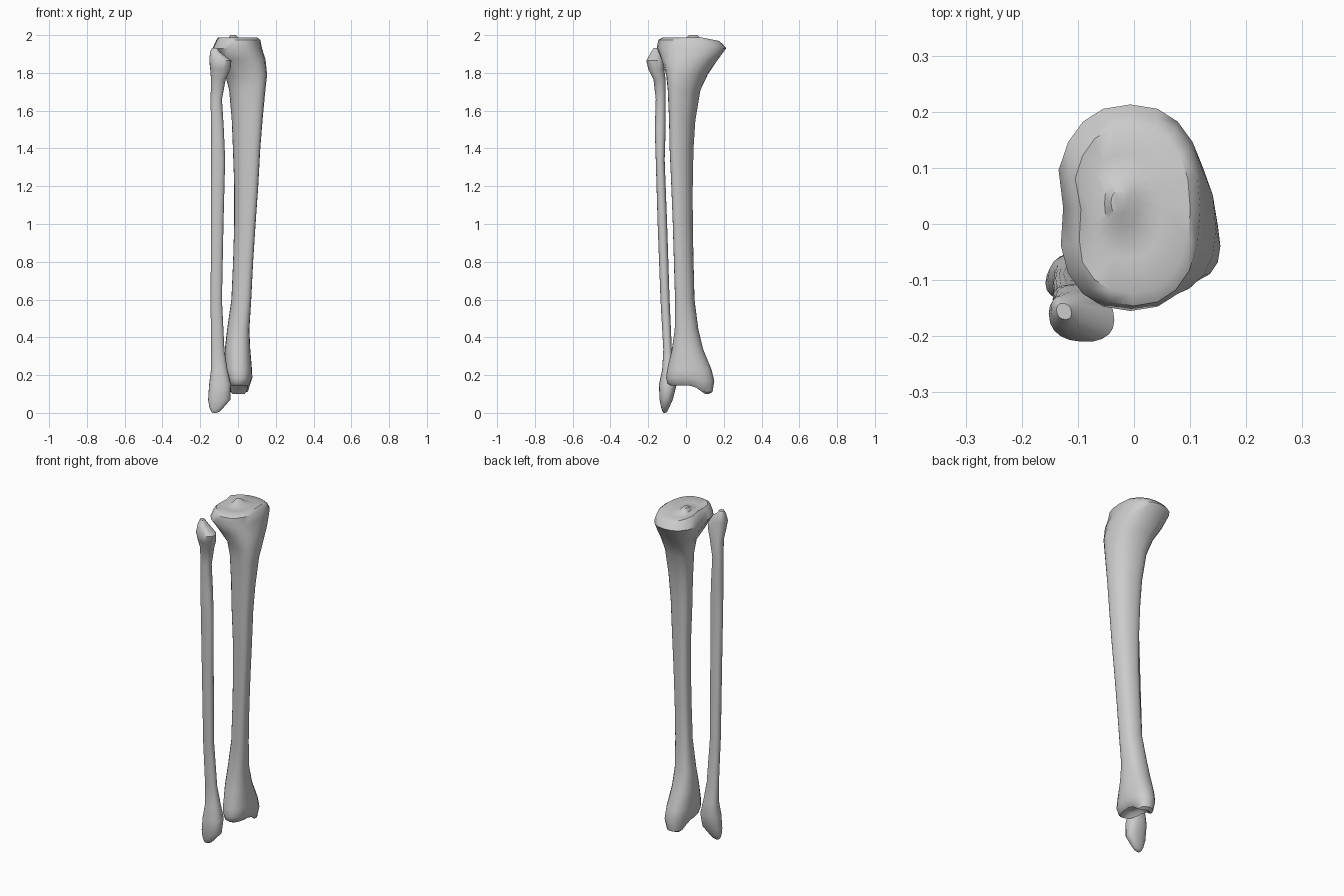
import bpy
import bmesh
from math import sin, cos, asin, pi, radians, copysign

cube = bpy.data.objects.get("Cube")
if cube:
    bpy.data.objects.remove(cube, do_unlink=True)

SIDES = 20


def make_material(name, value):
    mat = bpy.data.materials.new(name)
    mat.use_nodes = True
    color = (value, value, value, 1)
    mat.diffuse_color = color
    mat.node_tree.nodes["Principled BSDF"].inputs["Base Color"].default_value = color
    return mat


def rounded(c, power):
    return copysign(abs(c) ** power, c)


def section_points(x_min, x_max, y_min, y_max, skew, power=.86):
    """Rounded outline filling a box, stretched along the diagonal by skew."""
    shift = asin(skew)
    points = []
    for i in range(SIDES):
        t = 2 * pi * i / SIDES
        x = (x_min + x_max) / 2 + (x_max - x_min) / 2 * rounded(cos(t), power)
        y = (y_min + y_max) / 2 + (y_max - y_min) / 2 * rounded(sin(t - shift), power)
        points.append((x, y))
    return points


def add_cap(bm, ring, rings, center, flip):
    """Close a ring with shrinking rings (scale, height) around a center."""
    start = [v.co.copy() for v in ring]
    for scale, height in rings:
        inner = []
        for co in start:
            x = center[0] + (co.x - center[0]) * scale
            y = center[1] + (co.y - center[1]) * scale
            inner.append(bm.verts.new((x, y, height)))
        bridge(bm, ring, inner, flip)
        ring = inner
    bm.faces.new(ring[::-1] if flip else ring)


def bridge(bm, lower, upper, flip=False):
    for i in range(SIDES):
        j = (i + 1) % SIDES
        quad = [lower[i], lower[j], upper[j], upper[i]]
        bm.faces.new(quad[::-1] if flip else quad)


def make_bone(name, sections, top_cap, top_center, low_cap, low_center, mat, shape=None):
    """Loft sections listed from top to bottom, then close both ends."""
    bm = bmesh.new()
    rings = []
    for z, *box in sections:
        rings.append([bm.verts.new((x, y, z)) for x, y in section_points(*box)])
    for upper, lower in zip(rings, rings[1:]):
        bridge(bm, lower, upper)
    add_cap(bm, rings[0], top_cap, top_center, False)
    add_cap(bm, rings[-1], low_cap, low_center, True)
    if shape:
        for v in bm.verts:
            shape(v.co)
    bmesh.ops.recalc_face_normals(bm, faces=bm.faces)
    mesh = bpy.data.meshes.new(name)
    bm.to_mesh(mesh)
    bm.free()
    mesh.materials.append(mat)
    obj = bpy.data.objects.new(name, mesh)
    bpy.context.collection.objects.link(obj)
    bpy.ops.object.select_all(action='DESELECT')
    obj.select_set(True)
    bpy.context.view_layer.objects.active = obj
    bpy.ops.object.shade_smooth_by_angle(angle=radians(45))
    return obj


def shape_shin(co):
    # Inner ankle knob hangs below the joint surface
    if co.z < .2:
        drop = min(max((co.y - .04) / .06, 0), 1)
        co.z -= .045 * drop * min((.2 - co.z) / .04, 1)
    # Shallow notch on the side of the upper joint, between its two halves
    if co.z > 1.85 and co.x < -.1:
        co.x += .02 * max(0, 1 - abs(co.y - .01) / .06)
    # Far edge of the upper joint dips slightly
    if co.z > 1.95:
        co.z -= .02 * max(0, co.y - .08) / .1


bone_grey = make_material("bone grey", .6)

# Shin bone: height, x range, y range, diagonal skew
shin_sections = [
    (1.975, -.12, .118, -.146, .195, 0),
    (1.93, -.14, .127, -.155, .213, 0),
    (1.87, -.115, .146, -.13, .17, .15),
    (1.79, -.068, .154, -.105, .115, .35),
    (1.71, -.047, .145, -.097, .077, .4),
    (1.55, -.033, .13, -.09, .05, .42),
    (1.4, -.027, .118, -.087, .04, .42),
    (1.2, -.02, .107, -.078, .036, .42),
    (1, -.02, .093, -.07, .036, .4),
    (.8, -.026, .08, -.064, .04, .36),
    (.6, -.035, .07, -.058, .045, .3),
    (.44, -.058, .06, -.06, .066, .2),
    (.335, -.07, .065, -.075, .092, .1),
    (.23, -.068, .074, -.1, .135, 0),
    (.185, -.064, .076, -.105, .15, 0),
    (.155, -.052, .062, -.098, .14, 0),
]
make_bone("shin_bone", shin_sections,
          [(.88, 1.988), (.55, 1.978), (.25, 1.982), (.12, 2)], (-.03, .04),
          [(.85, .145), (.55, .165), (.2, .17)], (0, 0),
          bone_grey, shape_shin)

# Slender outer bone running beside the shin
outer_sections = [
    (1.91, -.148, -.095, -.185, -.128, .2),
    (1.865, -.152, -.035, -.21, -.12, .1),
    (1.82, -.147, -.04, -.2, -.115, .1),
    (1.765, -.143, -.065, -.172, -.108, 0),
    (1.66, -.145, -.085, -.16, -.108, 0),
    (1.5, -.143, -.075, -.165, -.108, 0),
    (1.34, -.143, -.068, -.16, -.113, 0),
    (1, -.143, -.077, -.15, -.1, 0),
    (.6, -.145, -.085, -.135, -.087, 0),
    (.335, -.143, -.072, -.12, -.075, 0),
    (.23, -.143, -.056, -.126, -.06, 0),
    (.15, -.153, -.037, -.143, -.05, 0),
    (.07, -.158, -.04, -.14, -.07, 0),
    (.03, -.152, -.075, -.132, -.088, 0),
]
make_bone("outer_bone", outer_sections,
          [(.5, 1.932)], (-.128, -.155),
          [(.6, .008), (.25, 0)], (-.128, -.115),
          bone_grey)
